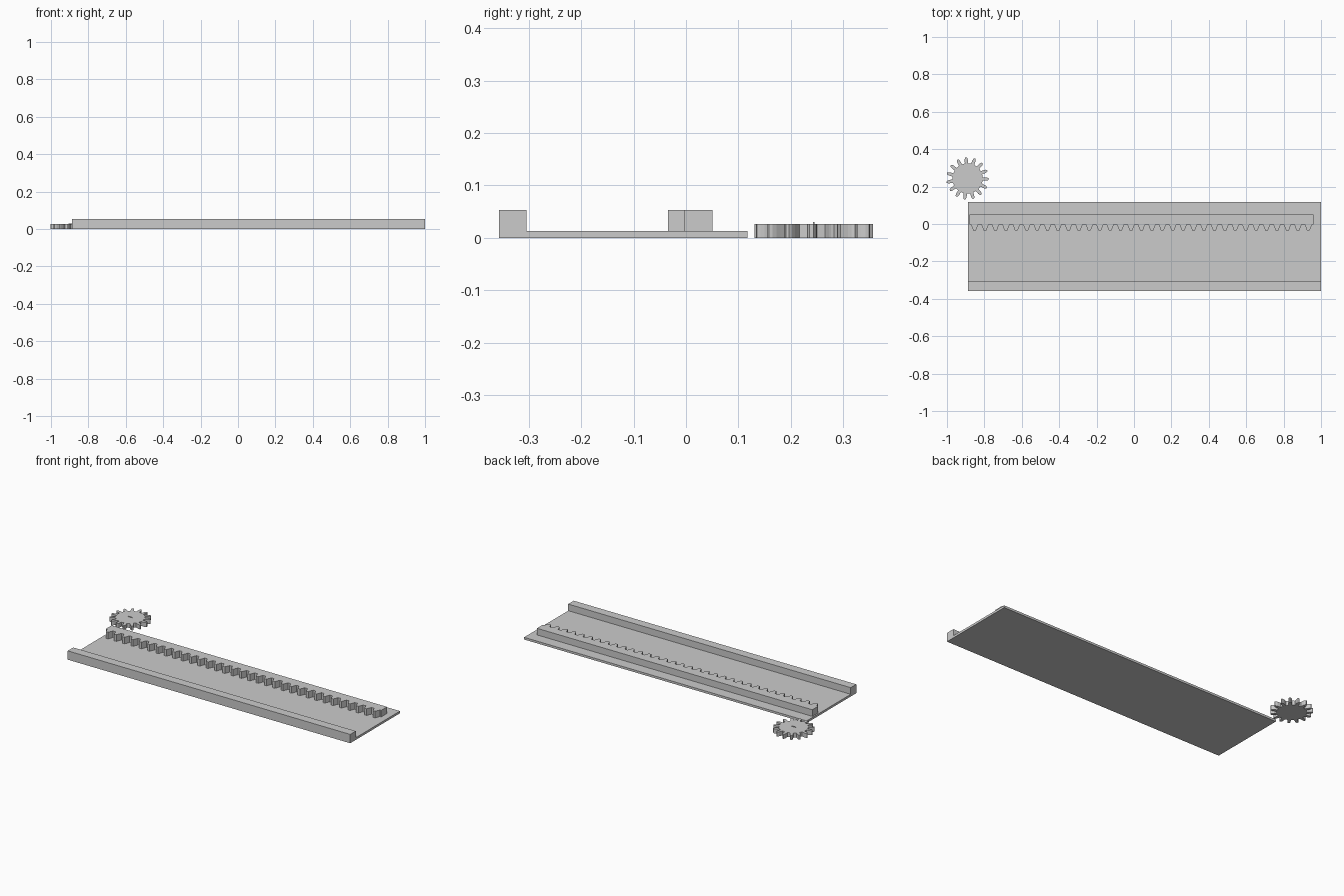
import bpy, bmesh
from math import cos, sin, pi, radians

cube = bpy.data.objects.get("Cube")
if cube:
    bpy.data.objects.remove(cube, do_unlink=True)

grey = bpy.data.materials.new("plain_grey")
grey.use_nodes = True
colour = (0.6, 0.6, 0.6, 1)
grey.diffuse_color = colour
grey.node_tree.nodes["Principled BSDF"].inputs["Base Color"].default_value = colour


def extrude_outline(name, points, z0, z1):
    """Solid prism from a counter-clockwise outline."""
    bm = bmesh.new()
    face = bm.faces.new([bm.verts.new((x, y, z0)) for x, y in points])
    moved = bmesh.ops.extrude_face_region(bm, geom=[face])
    verts = [v for v in moved["geom"] if isinstance(v, bmesh.types.BMVert)]
    bmesh.ops.translate(bm, verts=verts, vec=(0, 0, z1 - z0))
    bmesh.ops.recalc_face_normals(bm, faces=bm.faces)
    mesh = bpy.data.meshes.new(name)
    bm.to_mesh(mesh)
    bm.free()
    mesh.materials.append(grey)
    obj = bpy.data.objects.new(name, mesh)
    bpy.context.collection.objects.link(obj)
    return obj


def block(name, x0, x1, y0, y1, z0, z1):
    return extrude_outline(name, [(x0, y0), (x1, y0), (x1, y1), (x0, y1)], z0, z1)


# Base plate and front guide rail
LEFT, RIGHT, FRONT, BACK = -0.888, 1.0, -0.357, 0.117
PLATE, TOP = 0.0133, 0.0533
block("base_plate", LEFT, RIGHT, FRONT, BACK, 0, PLATE)
block("guide_rail", LEFT, RIGHT, FRONT, FRONT + 0.053, PLATE, TOP)

# Toothed rack, teeth facing the front
TEETH, START, END = 33, -0.88, 0.96
ROOT, TIP = -0.004, -0.034
pitch = (END - START) / TEETH
outline = [(START, ROOT)]
for i in range(TEETH):
    for along, y in ((0.16, ROOT), (0.37, TIP), (0.63, TIP), (0.84, ROOT)):
        outline.append((START + (i + along) * pitch, y))
outline += [(END, ROOT), (END, 0.051), (START, 0.051)]
extrude_outline("toothed_rack", outline, PLATE, TOP)

# Pinion gear with slim curved teeth
GEAR_TEETH, CX, CY = 15, -0.89, 0.2435
flank = [(-6.5, 0.081), (-5.6, 0.09), (-5, 0.1), (-3.8, 0.108), (-1.8, 0.1135)]
tooth = flank + [(-a, r) for a, r in reversed(flank)]
gear = []
for i in range(GEAR_TEETH):
    turn = radians(94) + i * 2 * pi / GEAR_TEETH
    for a, r in tooth:
        t = turn + radians(a)
        gear.append((CX + r * cos(t), CY + r * sin(t)))
extrude_outline("pinion_gear", gear, 0, 0.0267)

# Small raised mark at the gear centre
block("gear_centre_mark", CX - 0.015, CX + 0.015, CY - 0.0015, CY + 0.0015, 0.0267, 0.03)
